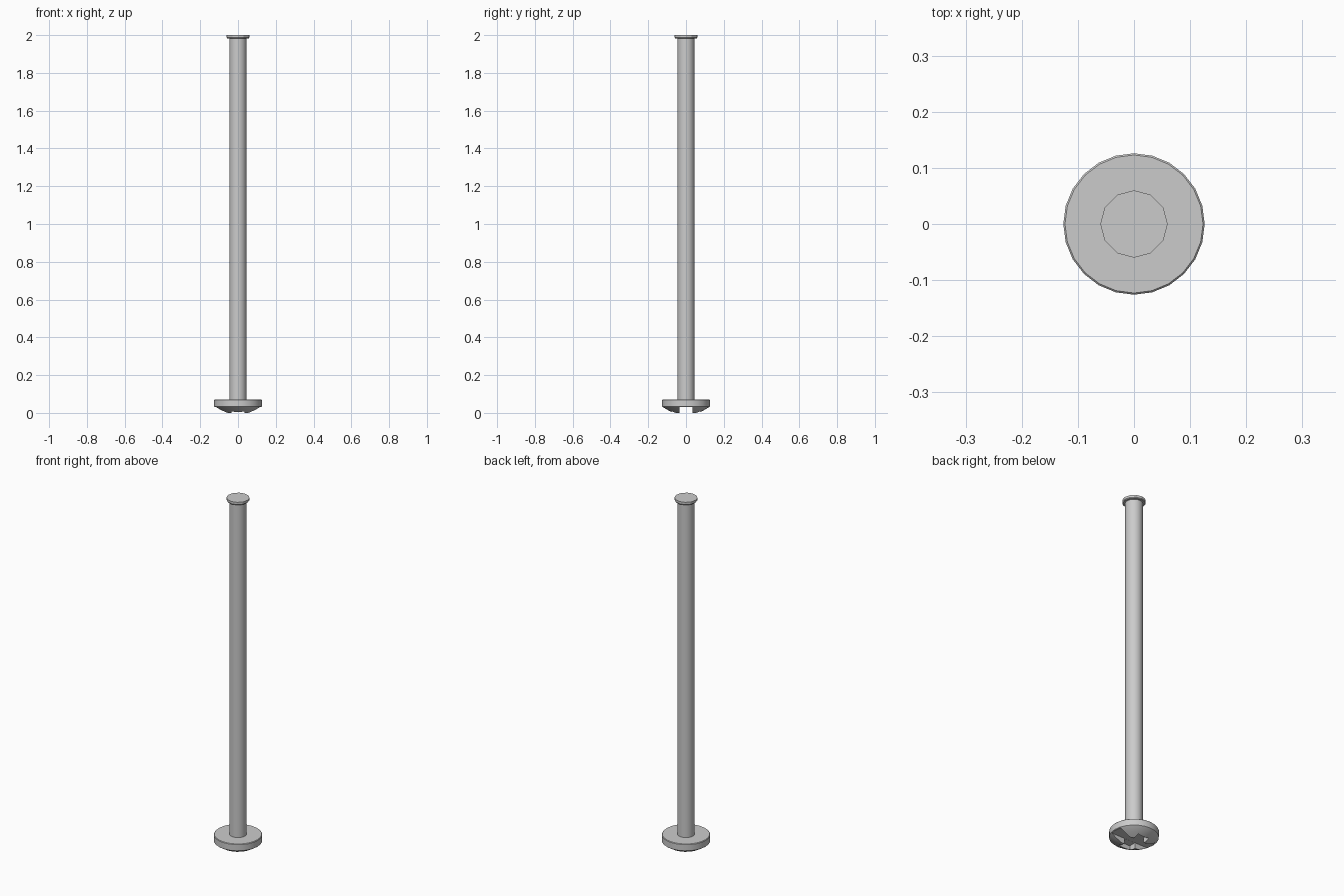
import bpy, bmesh, math

cube = bpy.data.objects.get("Cube")
if cube:
    bpy.data.objects.remove(cube, do_unlink=True)

steel = bpy.data.materials.new("steel grey")
steel.use_nodes = True
steel.diffuse_color = (0.6, 0.6, 0.6, 1)
steel.node_tree.nodes["Principled BSDF"].inputs["Base Color"].default_value = (0.6, 0.6, 0.6, 1)


def lathe(name, profile, sides):
    """Closed turned part from (radius, height) points, bottom to top."""
    bm = bmesh.new()
    rings = []
    for r, z in profile:
        rings.append([bm.verts.new((r * math.cos(a), r * math.sin(a), z))
                      for a in (math.tau * i / sides for i in range(sides))])
    for low, high in zip(rings, rings[1:]):
        for i in range(sides):
            j = (i + 1) % sides
            bm.faces.new((low[i], low[j], high[j], high[i]))
    bm.faces.new(rings[0][::-1])
    bm.faces.new(rings[-1])
    mesh = bpy.data.meshes.new(name)
    bm.to_mesh(mesh)
    bm.free()
    obj = bpy.data.objects.new(name, mesh)
    bpy.context.collection.objects.link(obj)
    mesh.materials.append(steel)
    return obj


def activate(obj):
    bpy.ops.object.select_all(action='DESELECT')
    obj.select_set(True)
    bpy.context.view_layer.objects.active = obj


def cut_box(target, size, z):
    """Cut a box-shaped slot out of a part."""
    bpy.ops.mesh.primitive_cube_add(size=1, location=(0, 0, z))
    cutter = bpy.context.object
    cutter.name = "slot_cutter"
    cutter.scale = size
    cutter.hide_render = True
    activate(target)
    mod = target.modifiers.new("slot", 'BOOLEAN')
    mod.operation = 'DIFFERENCE'
    mod.solver = 'EXACT'
    mod.object = cutter
    bpy.ops.object.modifier_apply(modifier=mod.name)
    bpy.data.objects.remove(cutter, do_unlink=True)


# Domed head with a full slot and a shorter cross slot
head = lathe("head", [(0.065, 0), (0.095, 0.014), (0.121, 0.03), (0.126, 0.034),
                      (0.126, 0.069), (0.123, 0.072)], 24)
cut_box(head, (0.4, 0.07, 0.08), -0.009)
cut_box(head, (0.07, 0.15, 0.08), -0.0095)

# Long plain shank and the small end flange
shank = lathe("shank", [(0.045, 0.065), (0.045, 1.988)], 24)
flange = lathe("end_flange", [(0.057, 1.983), (0.06, 1.987), (0.06, 2.0)], 12)

for part in (head, shank, flange):
    activate(part)
    bpy.ops.object.shade_smooth_by_angle(angle=math.radians(25))
